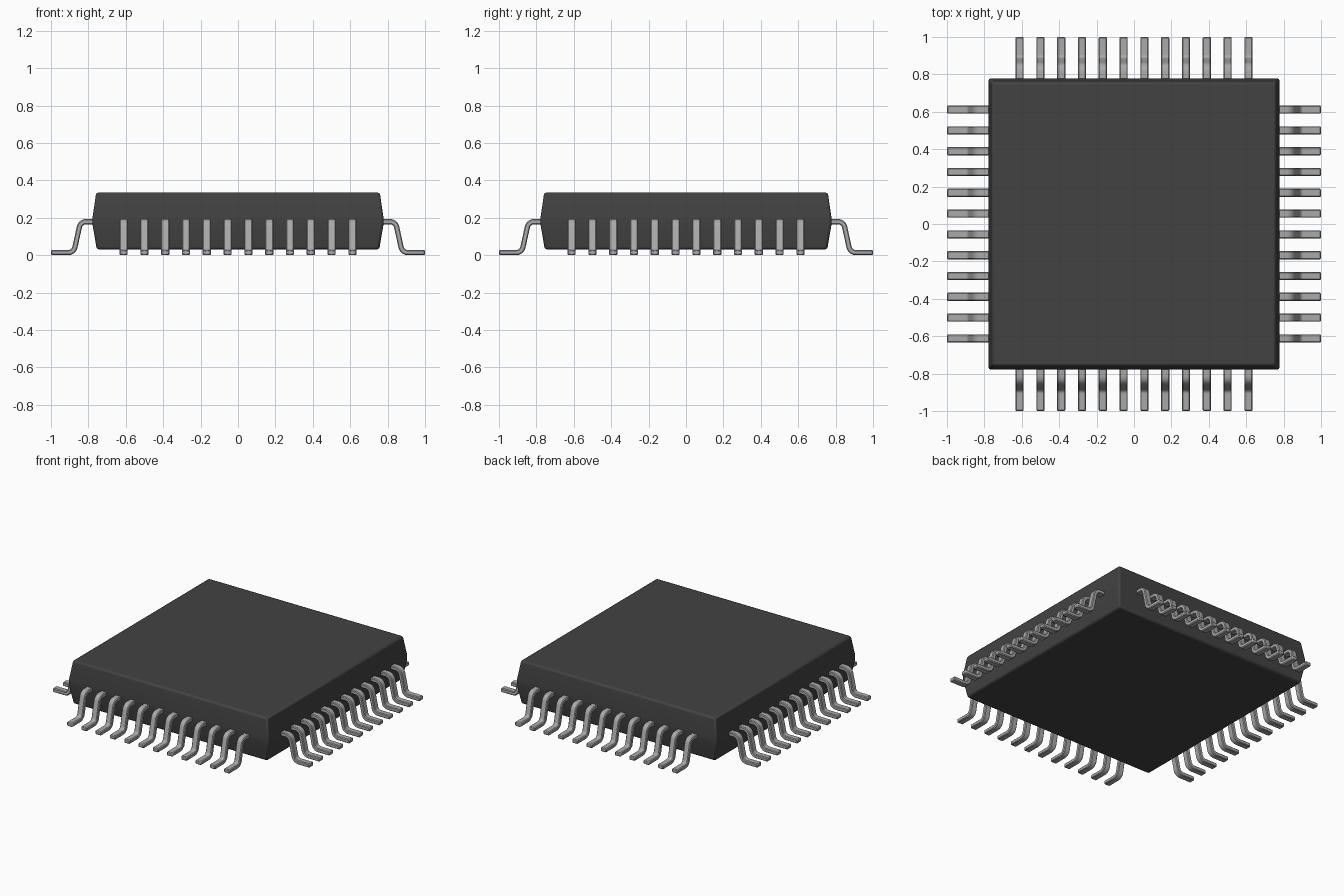
import bpy, bmesh, math
from mathutils import Vector, Matrix

if "Cube" in bpy.data.objects:
    bpy.data.objects.remove(bpy.data.objects["Cube"], do_unlink=True)


def material(name, value, metallic=0.0):
    m = bpy.data.materials.new(name)
    m.use_nodes = True
    col = (value, value, value, 1.0)
    m.diffuse_color = col
    m.node_tree.nodes["Principled BSDF"].inputs["Base Color"].default_value = col
    return m


def finish(name, bm, mat, bevel, segments):
    bmesh.ops.recalc_face_normals(bm, faces=bm.faces)
    me = bpy.data.meshes.new(name)
    bm.to_mesh(me)
    bm.free()
    me.materials.append(mat)
    ob = bpy.data.objects.new(name, me)
    bpy.context.collection.objects.link(ob)
    mod = ob.modifiers.new("soft_edges", "BEVEL")
    mod.width, mod.segments = bevel, segments
    mod.limit_method, mod.angle_limit = "ANGLE", math.radians(35)
    bpy.ops.object.select_all(action="DESELECT")
    ob.select_set(True)
    bpy.context.view_layer.objects.active = ob
    bpy.ops.object.shade_smooth_by_angle(angle=math.radians(35))
    return ob


def loft(bm, rings):
    """Skin a list of closed rings and cap both ends."""
    rings = [[bm.verts.new(p) for p in r] for r in rings]
    for a, b in zip(rings, rings[1:]):
        for i in range(len(a)):
            j = (i + 1) % len(a)
            bm.faces.new((a[i], a[j], b[j], b[i]))
    bm.faces.new(rings[0])
    bm.faces.new(rings[-1])


plastic = material("charcoal plastic", 0.055)
metal = material("grey metal", 0.40)

# Package body: square block, widest at the parting line
bm = bmesh.new()
profile = [(0.755, 0.03), (0.778, 0.165), (0.778, 0.20), (0.758, 0.335)]
loft(bm, [[(sx * h, sy * h, z) for sx, sy in ((-1, -1), (1, -1), (1, 1), (-1, 1))]
          for h, z in profile])
finish("chip_body", bm, plastic, 0.012, 2)

# Gull-wing lead centreline with rounded bends
T, W, R, STEPS = 0.028, 0.044, 0.036, 5
corners = [Vector(p) for p in ((0.75, 0.181), (0.842, 0.181), (0.878, 0.016), (1.0, 0.016))]


def rounded_path(pts, radius):
    out = [pts[0]]
    for a, b, c in zip(pts, pts[1:], pts[2:]):
        u, v = (a - b).normalized(), (c - b).normalized()
        half = u.angle(v) / 2
        centre = b + (u + v).normalized() * radius / math.sin(half)
        p, q = b + u * radius / math.tan(half), b + v * radius / math.tan(half)
        for i in range(STEPS + 1):
            mid = p.lerp(q, i / STEPS)
            out.append(centre + (mid - centre).normalized() * radius)
    return out + [pts[-1]]


path = rounded_path(corners, R)
rings = []
for i, p in enumerate(path):
    d = (path[min(i + 1, len(path) - 1)] - path[max(i - 1, 0)]).normalized()
    if i in (0, len(path) - 1):
        d = Vector((1, 0))
    n = Vector((-d.y, d.x)) * T / 2
    rings.append([(q.x, y, q.y) for q, y in
                  ((p + n, -W / 2), (p + n, W / 2), (p - n, W / 2), (p - n, -W / 2))])

# Twelve leads on each of the four sides
COUNT, PITCH = 12, 0.1112
for side, angle in (("left", 0), ("back", 90), ("right", 180), ("front", 270)):
    bm = bmesh.new()
    for k in range(COUNT):
        off = (k - (COUNT - 1) / 2) * PITCH
        loft(bm, [[(x, y + off, z - 0.002) for x, y, z in r] for r in rings])
    bm.transform(Matrix.Rotation(math.radians(angle), 4, "Z"))
    finish(side + "_leads", bm, metal, 0.005, 1)
